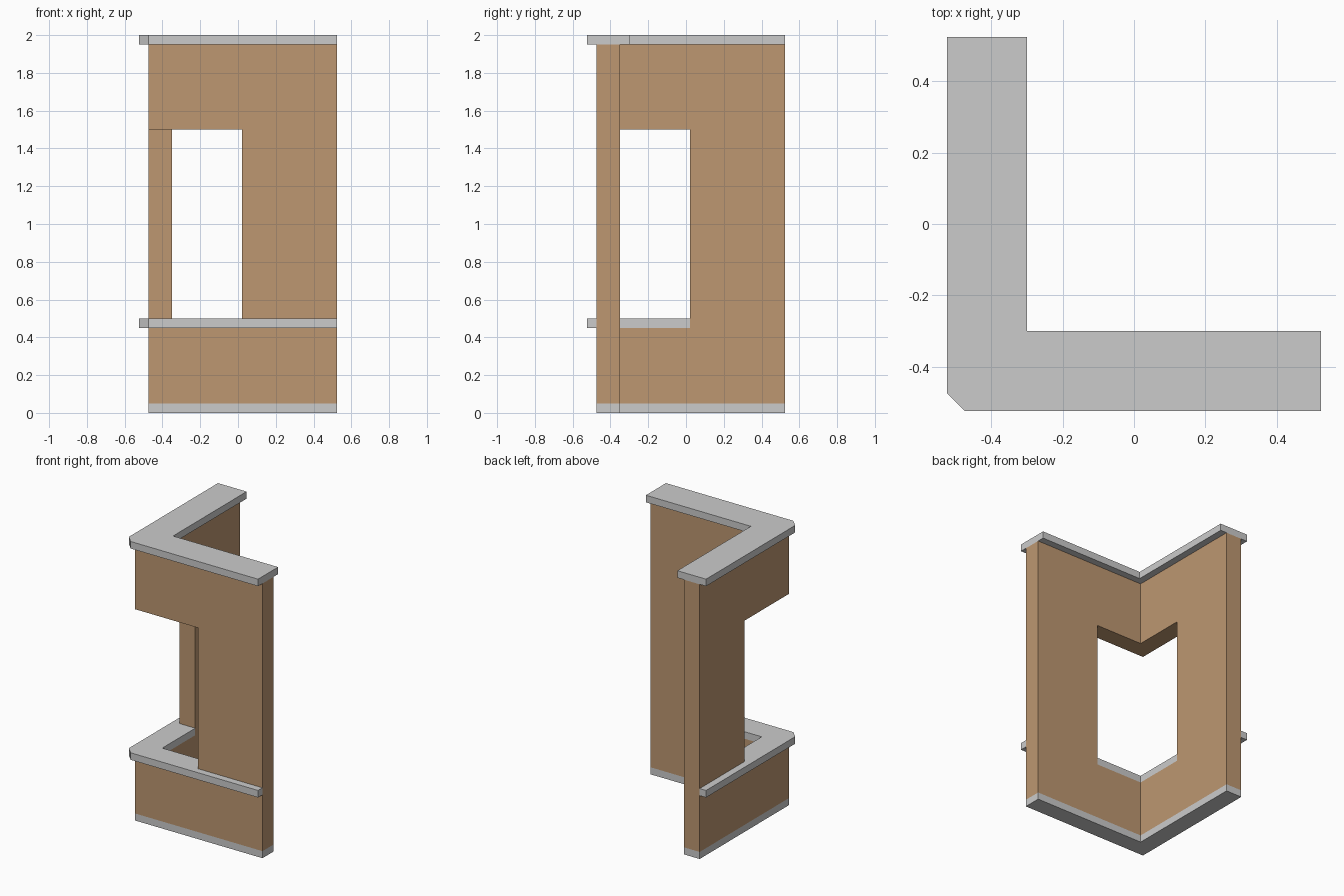
import bpy, bmesh

if "Cube" in bpy.data.objects:
    bpy.data.objects.remove(bpy.data.objects["Cube"])

OUT, WALL, INNER, LIP, END = -0.525, -0.475, -0.35, -0.30, 0.525
OPEN = 0.02      # far edge of the window on each arm


def prism(name, outline, z0, z1, mat=None):
    """Extrude a plan outline from z0 up to z1."""
    bm = bmesh.new()
    face = bm.faces.new([bm.verts.new((x, y, z0)) for x, y in outline])
    new = bmesh.ops.extrude_face_region(bm, geom=[face])["geom"]
    top = [v for v in new if isinstance(v, bmesh.types.BMVert)]
    bmesh.ops.translate(bm, verts=top, vec=(0, 0, z1 - z0))
    bmesh.ops.recalc_face_normals(bm, faces=bm.faces)
    mesh = bpy.data.meshes.new(name)
    bm.to_mesh(mesh)
    bm.free()
    obj = bpy.data.objects.new(name, mesh)
    bpy.context.collection.objects.link(obj)
    if mat:
        mesh.materials.append(mat)
    return obj


def mirrored(half):
    """Complete an outline by mirroring it across the diagonal x = y."""
    return half + [(y, x) for x, y in reversed(half) if x != y]


brown = bpy.data.materials.new("brown_wall")
brown.diffuse_color = (0.51, 0.31, 0.165, 1)
brown.use_nodes = True
brown.node_tree.nodes["Principled BSDF"].inputs["Base Color"].default_value = brown.diffuse_color

# Plan outlines, each starting on the front arm and mirrored to the left arm
wall_plan = mirrored([(WALL, WALL), (END, WALL), (END, INNER), (INNER, INNER)])
cap_plan = mirrored([(WALL, OUT), (END, OUT), (END, LIP), (LIP, LIP)])
sill_plan = mirrored([(WALL, OUT), (END, OUT), (END, WALL),
                      (OPEN, WALL), (OPEN, INNER), (INNER, INNER)])

# Wall with the corner window cut out
wall = prism("corner_wall", wall_plan, 0.05, 1.95, brown)
cutter = prism("window_cutter", [(-0.7, -0.7), (OPEN, -0.7), (OPEN, OPEN), (-0.7, OPEN)],
               0.45, 1.5, brown)
cutter.hide_render = True
cut = wall.modifiers.new("window", "BOOLEAN")
cut.operation = "DIFFERENCE"
cut.solver = "EXACT"
cut.object = cutter
bpy.context.view_layer.objects.active = wall
bpy.ops.object.modifier_apply(modifier=cut.name)
bpy.data.objects.remove(cutter)

# Grey base strip, window sill and top cap
prism("base_strip", wall_plan, 0.0, 0.05)
prism("window_sill", sill_plan, 0.45, 0.5)
prism("top_cap", cap_plan, 1.95, 2.0)
